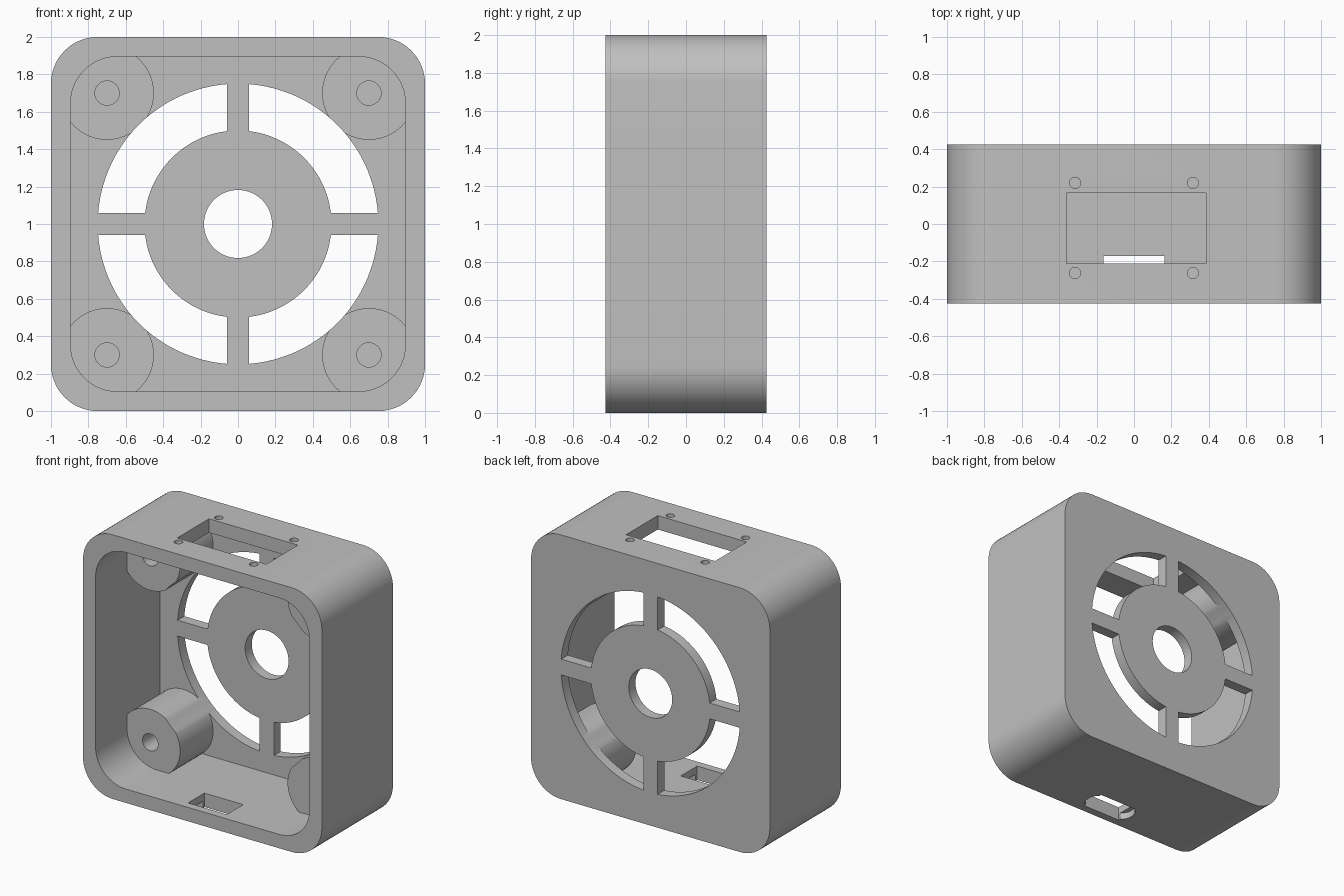
import bpy, bmesh, math
from mathutils import Vector

if "Cube" in bpy.data.objects:
    bpy.data.objects.remove(bpy.data.objects["Cube"])

D = 0.425           # half depth
WALL = 0.105        # side wall thickness
PLATE = 0.08        # back plate thickness

grey = bpy.data.materials.new("light_grey")
grey.diffuse_color = (0.53, 0.53, 0.53, 1)
grey.use_nodes = True
grey.node_tree.nodes["Principled BSDF"].inputs["Base Color"].default_value = grey.diffuse_color


def arc(cx, cy, r, a0, a1, n):
    return [(cx + r * math.cos(a0 + (a1 - a0) * i / n),
             cy + r * math.sin(a0 + (a1 - a0) * i / n)) for i in range(n + 1)]


def rounded(hx, hy, r, cx=0, cy=0, n=16):
    pts = []
    for k, (sx, sy) in enumerate([(1, 1), (-1, 1), (-1, -1), (1, -1)]):
        a = k * math.pi / 2
        pts += arc(cx + sx * (hx - r), cy + sy * (hy - r), r, a, a + math.pi / 2, n)
    return pts


def rect(x0, x1, y0, y1):
    return [(x0, y0), (x1, y0), (x1, y1), (x0, y1)]


def circle(cx, cy, r, n=64):
    return arc(cx, cy, r, 0, 2 * math.pi, n)[:-1]


def prism(name, pts, lo, hi, axis):
    """Extrude a profile along y (profile in x,z) or z (profile in x,y)."""
    put = (lambda p, t: Vector((p[0], t, p[1]))) if axis == 'y' else (lambda p, t: Vector((p[0], p[1], t)))
    bm = bmesh.new()
    a = [bm.verts.new(put(p, lo)) for p in pts]
    b = [bm.verts.new(put(p, hi)) for p in pts]
    bm.faces.new(a)
    bm.faces.new(b[::-1])
    for i in range(len(pts)):
        j = (i + 1) % len(pts)
        bm.faces.new((a[j], a[i], b[i], b[j]))
    bmesh.ops.recalc_face_normals(bm, faces=bm.faces)
    me = bpy.data.meshes.new(name)
    bm.to_mesh(me)
    bm.free()
    me.materials.append(grey)
    ob = bpy.data.objects.new(name, me)
    bpy.context.collection.objects.link(ob)
    return ob


def combine(target, tool, op):
    m = target.modifiers.new(op.lower(), 'BOOLEAN')
    m.operation, m.object, m.solver = op, tool, 'EXACT'
    bpy.context.view_layer.objects.active = target
    bpy.ops.object.modifier_apply(modifier=m.name)
    bpy.data.objects.remove(tool, do_unlink=True)


# Rounded box, open at the front
body = prism("fan_housing", rounded(1, 1, 0.25, 0, 1), -D, D, 'y')
cavity = prism("cavity", rounded(1 - WALL, 1 - WALL, 0.25, 0, 1), -D - 0.1, D - PLATE, 'y')
combine(body, cavity, 'DIFFERENCE')

# Four corner screw bosses with blind holes
for sx in (-1, 1):
    for sz in (-1, 1):
        x, z = sx * 0.7, 1 + sz * 0.7
        combine(body, prism("boss", circle(x, z, 0.25), -0.05, D - 0.03, 'y'), 'UNION')
        combine(body, prism("boss_hole", circle(x, z, 0.065, 32), -0.2, 0.3, 'y'), 'DIFFERENCE')

# Four air vents around the hub, leaving cross spokes
RO, RI, S = 0.75, 0.5, 0.06
ao, ai = math.asin(S / RO), math.asin(S / RI)
for k in range(4):
    t = k * math.pi / 2
    pts = arc(0, 1, RO, t + ao, t + math.pi / 2 - ao, 32)
    pts += arc(0, 1, RI, t + math.pi / 2 - ai, t + ai, 24)
    combine(body, prism("vent", pts, -0.3, D + 0.1, 'y'), 'DIFFERENCE')

# Hub hole
combine(body, prism("hub_hole", circle(0, 1, 0.182), 0.2, D + 0.1, 'y'), 'DIFFERENCE')

# Top window and its four screw holes
combine(body, prism("window", rect(-0.36, 0.385, -0.212, 0.167), 1.8, 2.1, 'z'), 'DIFFERENCE')
for x in (-0.315, 0.315):
    for y in (-0.262, 0.22):
        combine(body, prism("screw_hole", circle(x, y, 0.03, 24), 1.8, 2.1, 'z'), 'DIFFERENCE')

# Cable port in the floor, wider with rounded ends on the outside
combine(body, prism("port", rect(-0.163, 0.163, -0.365, -0.17), -0.1, 0.2, 'z'), 'DIFFERENCE')
combine(body, prism("port_mouth", rounded(0.2, 0.0975, 0.09, 0, -0.2675), -0.1, 0.05, 'z'), 'DIFFERENCE')

# Smooth curved walls, keep edges sharp
bpy.ops.object.select_all(action='DESELECT')
body.select_set(True)
bpy.context.view_layer.objects.active = body
bpy.ops.object.shade_smooth_by_angle(angle=math.radians(30))
